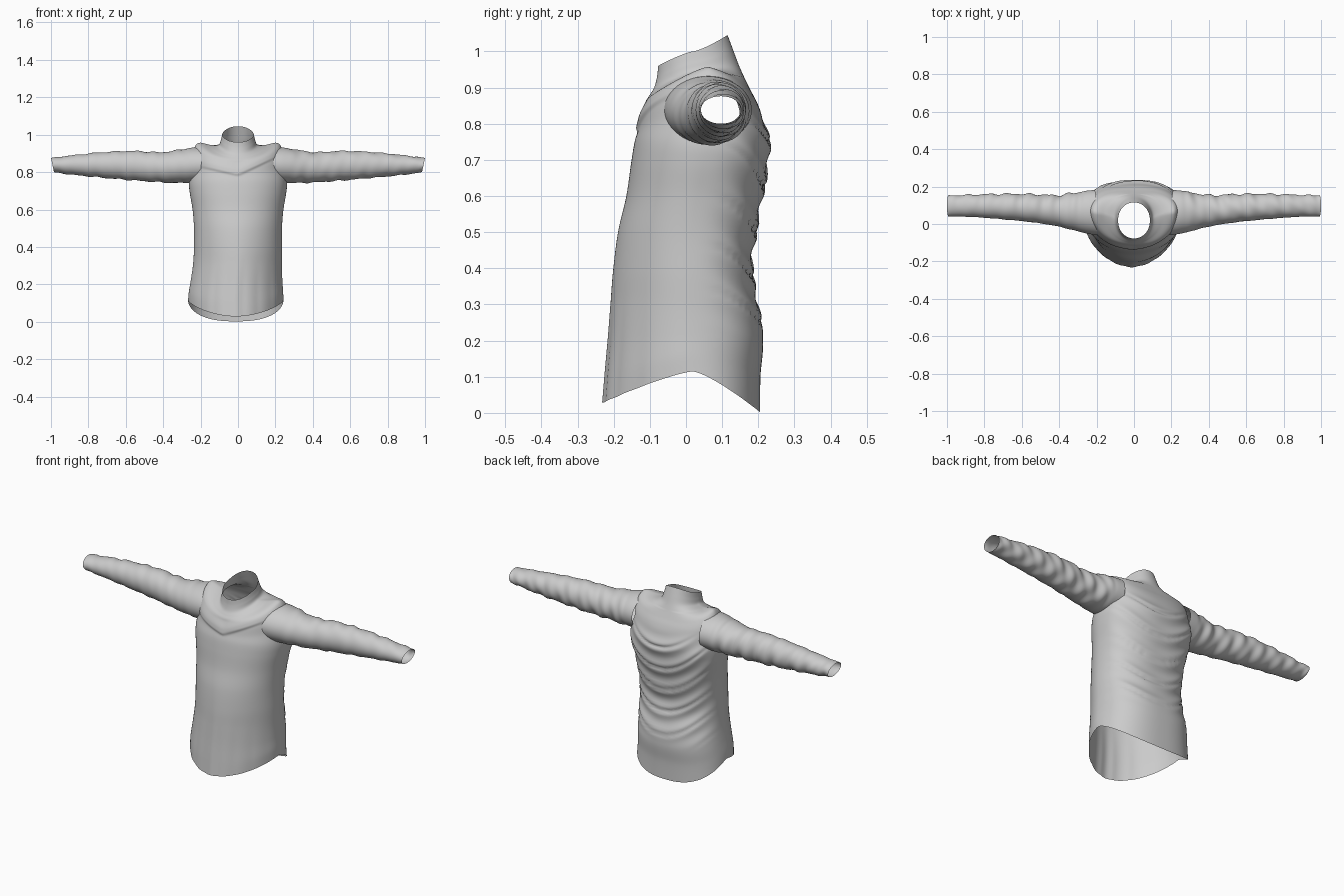
import bpy, bmesh, math

if "Cube" in bpy.data.objects:
    bpy.data.objects.remove(bpy.data.objects["Cube"])

TAU = 2 * math.pi


def spline(keys, t):
    """Smooth (Catmull-Rom) interpolation of key rows, t in 0..1."""
    n = len(keys) - 1
    i = min(int(t * n), n - 1)
    u = t * n - i
    a, b, c, d = (keys[max(0, min(n, i + k))] for k in (-1, 0, 1, 2))
    return [q + .5 * u * (r - p + u * (2 * p - 5 * q + 4 * r - s + u * (3 * (q - r) + s - p)))
            for p, q, r, s in zip(a, b, c, d)]


def loft(name, point, rows, cols, drop=None):
    """Open tube from point(t, angle); faces whose centre passes drop() are removed."""
    bm = bmesh.new()
    grid = [[bm.verts.new(point(i / rows, TAU * j / cols)) for j in range(cols)]
            for i in range(rows + 1)]
    for r0, r1 in zip(grid, grid[1:]):
        for j in range(cols):
            k = (j + 1) % cols
            bm.faces.new((r0[j], r0[k], r1[k], r1[j]))
    if drop:
        gone = [f for f in bm.faces if drop(f.calc_center_median())]
        bmesh.ops.delete(bm, geom=gone, context='FACES')
    bmesh.ops.recalc_face_normals(bm, faces=bm.faces)
    mesh = bpy.data.meshes.new(name)
    bm.to_mesh(mesh)
    bm.free()
    mesh.shade_smooth()
    ob = bpy.data.objects.new(name, mesh)
    bpy.context.collection.objects.link(ob)
    return ob


def ramp(v, a, b):
    v = max(0, min(1, (v - a) / (b - a)))
    return v * v * (3 - 2 * v)


# Body rings: half width, side y, front y, back y, side z, front z, back z
BODY = [
    (.255, .02, -.228, .205, .115, .028, .002),
    (.252, .01, -.222, .206, .16, .1, .1),
    (.245, .01, -.214, .213, .22, .2, .2),
    (.238, .01, -.208, .195, .3, .3, .3),
    (.235, .01, -.202, .178, .4, .39, .39),
    (.235, .015, -.188, .185, .5, .5, .48),
    (.243, .03, -.165, .206, .6, .6, .6),
    (.258, .05, -.152, .222, .69, .69, .69),
    (.262, .06, -.142, .224, .75, .75, .75),
    (.25, .07, -.13, .212, .83, .79, .81),
    (.242, .07, -.122, .198, .9, .825, .855),
    (.225, .065, -.115, .18, .945, .85, .89),
    (.2, .06, -.11, .17, .957, .865, .91),
    (.15, .05, -.1, .158, .946, .88, .935),
    (.105, .035, -.088, .145, .945, .9, .965),
    (.092, .025, -.08, .13, .97, .93, 1.005),
    (.085, .02, -.077, .115, 1.0, .96, 1.045),
]


def body_point(t, ang):
    hw, yc, yf, yb, zs, zf, zb = spline(BODY, t)
    c, s = math.cos(ang), math.sin(ang)
    n = 2.5 if s > 0 else 1.8 + .35 * ramp(zs, .3, .8)
    if t > .8:
        n = 2.1
    # superellipse cross-section, front and back halves differ
    w = abs(s) ** (2 / n)
    x = math.copysign(hw * abs(c) ** (2 / n), c)
    reach = yb - yc if s > 0 else yf - yc
    z = zs + ((zb if s > 0 else zf) - zs) * w ** 1.3
    d = 0
    if s > 0:   # hanging U folds across the back
        env = ramp(z, .18, .32) * (1 - ramp(z, .75, .86))
        u = (z - 2.2 * x * x + .12 * x) / .125
        d = .011 * env * w * math.sin(TAU * u + .8 * math.sin(TAU * u))
    else:       # draped chest edge and soft vertical folds near the hem
        u = z - (.785 + .35 * abs(x) + .12 * x)
        d = .008 * w * ramp(u, -.012, .006) * (1 - ramp(u, .02, .07))
        d += .004 * w * math.sin(9 * ang) * (1 - ramp(z, .1, .4))
    y = yc + reach * w + math.copysign(d, s)
    x -= .012 * (1 - ramp(z, .1, .4))
    return x, y, z


def armhole(p):
    return (abs(p.x) > .15 and
            ((p.y - .06) / .1) ** 2 + ((p.z - .838) / .078) ** 2 < 1)


loft("shirt_body", body_point, 128, 128, armhole)

# Sleeve rings: x, centre y, centre z, y radius, z radius
SLEEVE = [
    (.19, .06, .838, .122, .095),
    (.25, .062, .836, .115, .094),
    (.32, .066, .83, .1, .088),
    (.42, .072, .826, .082, .08),
    (.55, .085, .834, .075, .079),
    (.7, .093, .838, .068, .07),
    (.85, .097, .838, .06, .056),
    (.96, .097, .838, .056, .043),
    (1.0, .097, .838, .057, .038),
]


def sleeve_point(side):
    def point(t, ang):
        x, yc, zc, ry, rz = spline(SLEEVE, t)
        c, s = math.cos(ang), math.sin(ang)
        # diagonal cloth wrinkles, fading at both ends
        env = ramp(t, .1, .3) * (1 - ramp(t, .85, 1))
        k = .05 * env * (math.sin(58 * x + 2 * math.sin(ang + side) + 2 * c)
                         + .6 * math.sin(95 * x - 3 * s + side))
        k *= .6 + .4 * c
        y, z = yc + ry * c * (1 + k), zc + rz * s * (1 + k)
        # slanted shoulder seam and slanted cuff
        x += .15 * (y - .06) * (1 - ramp(t, 0, .25))
        x -= .008 * (1 - s) * ramp(t, .85, 1)
        return side * x, y, z
    return point


for label, side in (("left", 1), ("right", -1)):
    loft(label + "_sleeve", sleeve_point(side), 120, 48)
